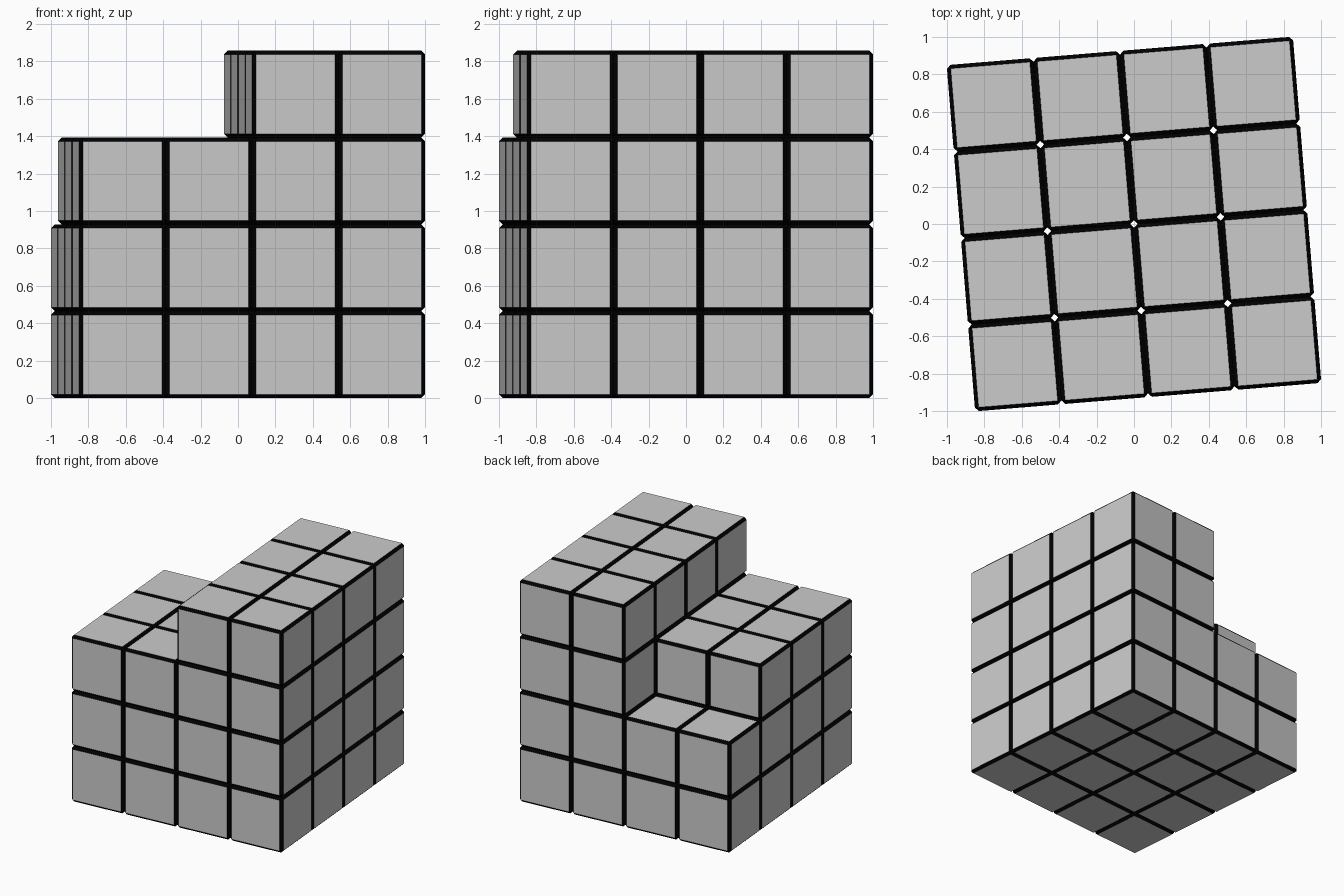
import bpy, bmesh, math
from mathutils import Matrix

if "Cube" in bpy.data.objects:
    bpy.data.objects.remove(bpy.data.objects["Cube"])

N = 4                        # blocks per side
P = 0.4643                   # block size
C = 0.02                     # chamfer width
ROT = Matrix.Rotation(math.radians(4.7), 4, 'Z')

black = bpy.data.materials.new("black_edge")
black.diffuse_color = (0.0, 0.0, 0.0, 1)
black.use_nodes = True
black.node_tree.nodes["Principled BSDF"].inputs["Base Color"].default_value = black.diffuse_color

# One chamfered block: grey faces, black chamfers
mesh = bpy.data.meshes.new("block")
mesh.materials.append(None)
mesh.materials.append(black)
bm = bmesh.new()
bmesh.ops.create_cube(bm, size=P)
bmesh.ops.bevel(bm, geom=bm.edges[:], offset=C, offset_type='OFFSET',
                segments=1, affect='EDGES', material=1)
for f in bm.faces:
    f.material_index = 0 if max(abs(c) for c in f.normal) > 0.99 else 1
bm.to_mesh(mesh)
bm.free()


def filled(i, j, k):
    if i >= 2:               # right half is full height
        return True
    if k == 3:               # left half lacks the top layer
        return False
    return not (k == 2 and j == 3)   # back-left step is two layers high


# Stack the blocks in a slightly turned grid
for k in range(N):
    for j in range(N):
        for i in range(N):
            if filled(i, j, k):
                ob = bpy.data.objects.new(f"block_{i}{j}{k}", mesh)
                ob.matrix_world = ROT @ Matrix.Translation(
                    ((i - 1.5) * P, (j - 1.5) * P, (k + 0.5) * P))
                bpy.context.collection.objects.link(ob)
